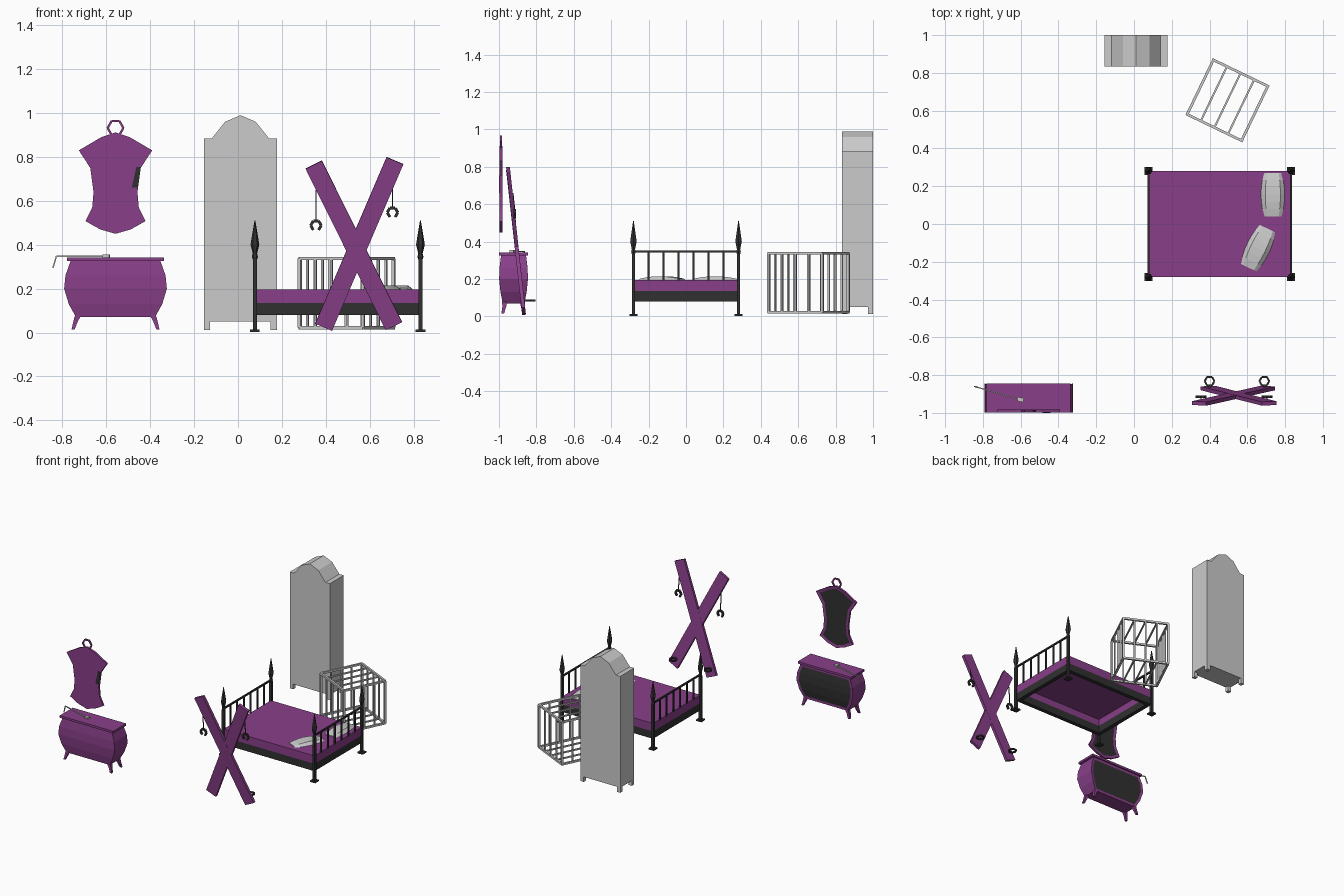
import bpy, bmesh
from math import sin, cos, pi, radians
from mathutils import Vector, Matrix

cube = bpy.data.objects.get("Cube")
if cube:
    bpy.data.objects.remove(cube, do_unlink=True)


def material(name, rgb):
    m = bpy.data.materials.new(name)
    m.use_nodes = True
    m.diffuse_color = (*rgb, 1)
    m.node_tree.nodes["Principled BSDF"].inputs["Base Color"].default_value = (*rgb, 1)
    return m


PURPLE = material("purple", (0.25, 0.05, 0.25))
BLACK = material("charcoal", (0.03, 0.03, 0.03))
GREY = material("light grey", (0.6, 0.6, 0.6))


def finish(bm, name, *mats, matrix=None):
    bmesh.ops.recalc_face_normals(bm, faces=bm.faces)
    me = bpy.data.meshes.new(name)
    bm.to_mesh(me)
    bm.free()
    ob = bpy.data.objects.new(name, me)
    for m in mats:
        me.materials.append(m)
    if matrix:
        ob.matrix_world = matrix
    bpy.context.collection.objects.link(ob)
    return ob


def loft(bm, sections):
    rings = [[bm.verts.new(p) for p in s] for s in sections]
    n = len(rings[0])
    for a, b in zip(rings, rings[1:]):
        for i in range(n):
            j = (i + 1) % n
            bm.faces.new((a[i], a[j], b[j], b[i]))
    bm.faces.new(rings[0][::-1])
    bm.faces.new(rings[-1])


def rect(cx, cy, hx, hy, z):
    return [(cx + sx * hx, cy + sy * hy, z) for sx, sy in ((-1, -1), (1, -1), (1, 1), (-1, 1))]


def box(bm, x0, x1, y0, y1, z0, z1):
    cx, cy, hx, hy = (x0 + x1) / 2, (y0 + y1) / 2, (x1 - x0) / 2, (y1 - y0) / 2
    loft(bm, [rect(cx, cy, hx, hy, z0), rect(cx, cy, hx, hy, z1)])


def bar(bm, a, b, w, h=None):
    """Square bar between two points; w runs nearest the x axis."""
    a, b, h = Vector(a), Vector(b), h or w
    d = (b - a).normalized()
    side = Vector((1, 0, 0)) if abs(d.x) < 0.9 else Vector((0, 1, 0))
    u = (side - d * side.dot(d)).normalized()
    v = d.cross(u)
    loft(bm, [[p + u * sx * w / 2 + v * sy * h / 2
               for sx, sy in ((-1, -1), (1, -1), (1, 1), (-1, 1))] for p in (a, b)])


def ring(bm, centre, r, w, upright, gap=False):
    """Six-sided ring, upright or lying flat, optionally open at the bottom."""
    pts = []
    for i in range(7):
        t = -pi / 3 + i * pi / 3
        x, q = r * cos(t), r * sin(t)
        pts.append(Vector(centre) + Vector((x, 0, q) if upright else (x, q, 0)))
    for i in range(5 if gap else 6):
        bar(bm, pts[i], pts[i + 1], w)


def prism_y(bm, outline, y0, y1):
    loft(bm, [[(x, y, z) for x, z in outline] for y in (y0, y1)])


def inset_dark_back(bm, rim):
    """Sink a dark panel into the faces that look toward +y."""
    bmesh.ops.recalc_face_normals(bm, faces=bm.faces)
    back = [f for f in bm.faces if f.normal.y > 0.7]
    bmesh.ops.inset_region(bm, faces=back, thickness=rim, depth=-0.003, use_even_offset=True)
    for f in back:
        f.material_index = 1


# Wardrobe: arched case on four short feet
bm = bmesh.new()
half = [(0.166, 0.05), (0.166, 0.885), (0.13, 0.885), (0.07, 0.96)]
outline = half + [(0, 0.99)] + [(-x, z) for x, z in half[::-1]]
prism_y(bm, [(x + 0.011, z) for x, z in outline], 0.835, 1)
for x in (-0.155, 0.149):
    for y in (0.835, 0.972):
        box(bm, x, x + 0.028, y, y + 0.028, 0.012, 0.05)
finish(bm, "wardrobe", GREY)

# Bed
X0, X1, Y = 0.077, 0.831, 0.281


def rim(bm, z0, z1, t):
    box(bm, X0, X1, -Y, -Y + t, z0, z1)
    box(bm, X0, X1, Y - t, Y, z0, z1)
    box(bm, X0, X0 + t, -Y + t, Y - t, z0, z1)
    box(bm, X1 - t, X1, -Y + t, Y - t, z0, z1)


bm = bmesh.new()
rim(bm, 0.08, 0.135, 0.03)
finish(bm, "bed_frame", BLACK)

bm = bmesh.new()
rim(bm, 0.135, 0.185, 0.03)
box(bm, X0, X1, -Y, Y, 0.185, 0.195)
finish(bm, "mattress", PURPLE)

# Bed posts with pointed finials and square foot plates
finial = [(0.009, 0.33), (0.014, 0.345), (0.01, 0.36), (0.02, 0.4), (0.012, 0.45), (0.002, 0.51)]
bm = bmesh.new()
for x in (X0, X1):
    for y in (-Y, Y):
        loft(bm, [rect(x, y, 0.022, 0.022, z) for z in (0.003, 0.013)])
        loft(bm, [rect(x, y, 0.009, 0.009, z) for z in (0.01, 0.34)])
        loft(bm, [[(x + r * cos(k * pi / 3), y + r * sin(k * pi / 3), z) for k in range(6)]
                  for r, z in finial])
finish(bm, "bed_posts", BLACK)

# Railings at both ends
for name, x in (("foot_railing", X0), ("head_railing", X1)):
    bm = bmesh.new()
    bar(bm, (x, -Y, 0.348), (x, Y, 0.348), 0.011)
    for i in range(1, 7):
        y = -Y + 2 * Y * i / 7
        bar(bm, (x, y, 0.19), (x, y, 0.348), 0.01)
    finish(bm, name, BLACK)

# Pillows: barrel-shaped, domed along their length
for name, x, y, angle in (("left_pillow", 0.735, 0.155, 0), ("right_pillow", 0.657, -0.128, -26)):
    bm = bmesh.new()
    sections = []
    for i in range(7):
        t = -1 + i / 3
        w, h = 0.067 - 0.015 * t * t, 0.02 - 0.013 * t * t
        sections.append([(-w, 0.115 * t, -0.004), (w, 0.115 * t, -0.004),
                         (0.6 * w, 0.115 * t, h), (-0.6 * w, 0.115 * t, h)])
    loft(bm, sections)
    finish(bm, name, GREY,
           matrix=Matrix.Translation((x, y, 0.195)) @ Matrix.Rotation(radians(angle), 4, "Z"))

# Cage: square frame with evenly spaced bars on every side
bm = bmesh.new()
S, Z0, Z1 = 0.16, 0.022, 0.338
for i in range(5):
    t = -S + i * S / 2
    w = 0.014 if i in (0, 4) else 0.01
    for s in (-S, S):
        bar(bm, (t, s, Z0), (t, s, Z1), w)
        bar(bm, (s, t, Z0), (s, t, Z1), w)
    for z in (Z0, Z1):
        bar(bm, (t, -S, z), (t, S, z), w)
for s in (-S, S):
    for z in (Z0, Z1):
        bar(bm, (-S, s, z), (S, s, z), 0.014)
finish(bm, "cage", GREY,
       matrix=Matrix.Translation((0.495, 0.655, 0)) @ Matrix.Rotation(radians(-25.7), 4, "Z"))

# Leaning crossed beams
bm = bmesh.new()
bar(bm, (0.345, -0.95, 0.765), (0.71, -0.868, 0.03), 0.083, 0.02)
bar(bm, (0.715, -0.95, 0.783), (0.39, -0.868, 0.025), 0.083, 0.02)
finish(bm, "crossed_beams", PURPLE)

# Hanging rings on chains, and flat rings near the floor
bm = bmesh.new()
for x, top, z in ((0.355, 0.65, 0.488), (0.704, 0.66, 0.547)):
    bar(bm, (x, -0.925, top), (x, -0.915, z + 0.02), 0.005)
    ring(bm, (x, -0.915, z), 0.024, 0.013, True, gap=True)
finish(bm, "hanging_rings", BLACK)
bm = bmesh.new()
for x in (0.4, 0.69):
    ring(bm, (x, -0.832, 0.085), 0.026, 0.01, False)
    bar(bm, (x, -0.875, 0.085), (x, -0.855, 0.085), 0.01)
finish(bm, "floor_rings", BLACK)

# Dresser: bulging body, flat top, flared legs
CX, CY = -0.558, -0.922
bm = bmesh.new()
body = [(0.18, 0.058, 0.07), (0.213, 0.07, 0.13), (0.234, 0.077, 0.2),
        (0.228, 0.075, 0.26), (0.205, 0.067, 0.325)]
loft(bm, [rect(CX, CY, hx, hy, z) for hx, hy, z in body])
inset_dark_back(bm, 0.018)
finish(bm, "dresser_body", PURPLE, BLACK)
bm = bmesh.new()
box(bm, CX - 0.222, CX + 0.222, CY - 0.077, CY + 0.077, 0.325, 0.341)
finish(bm, "dresser_top", PURPLE)
bm = bmesh.new()
for sx in (-1, 1):
    for sy in (-1, 1):
        loft(bm, [rect(CX + sx * dx, CY + sy * dy, r, r, z) for dx, dy, r, z in
                  ((0.17, 0.047, 0.014, 0.08), (0.182, 0.05, 0.01, 0.05), (0.193, 0.058, 0.007, 0.015))])
finish(bm, "dresser_legs", PURPLE)

# Slim bent rod lying on the dresser
bm = bmesh.new()
bar(bm, (-0.843, -0.86, 0.295), (-0.827, -0.865, 0.348), 0.006)
bar(bm, (-0.827, -0.865, 0.348), (-0.6, -0.93, 0.348), 0.006)
bar(bm, (-0.615, -0.926, 0.349), (-0.585, -0.934, 0.349), 0.022, 0.012)
finish(bm, "bent_rod", GREY)

# Wall mirror with a dark panel, hanging loop and small plate
bm = bmesh.new()
side = [(0.065, 0.89), (0.167, 0.83), (0.115, 0.75), (0.1, 0.64), (0.106, 0.57), (0.137, 0.508), (0.07, 0.47)]
outline = [(0, 0.912)] + side + [(0, 0.45)] + [(-x, z) for x, z in side[::-1]]
prism_y(bm, [(CX + x, z) for x, z in outline], -0.997, -0.982)
inset_dark_back(bm, 0.02)
finish(bm, "mirror", PURPLE, BLACK)
bm = bmesh.new()
ring(bm, (CX, -0.99, 0.932), 0.036, 0.01, True)
finish(bm, "mirror_loop", PURPLE)
bm = bmesh.new()
prism_y(bm, [(-0.484, 0.66), (-0.457, 0.66), (-0.443, 0.755), (-0.463, 0.755)], -1, -0.996)
finish(bm, "mirror_plate", BLACK)
